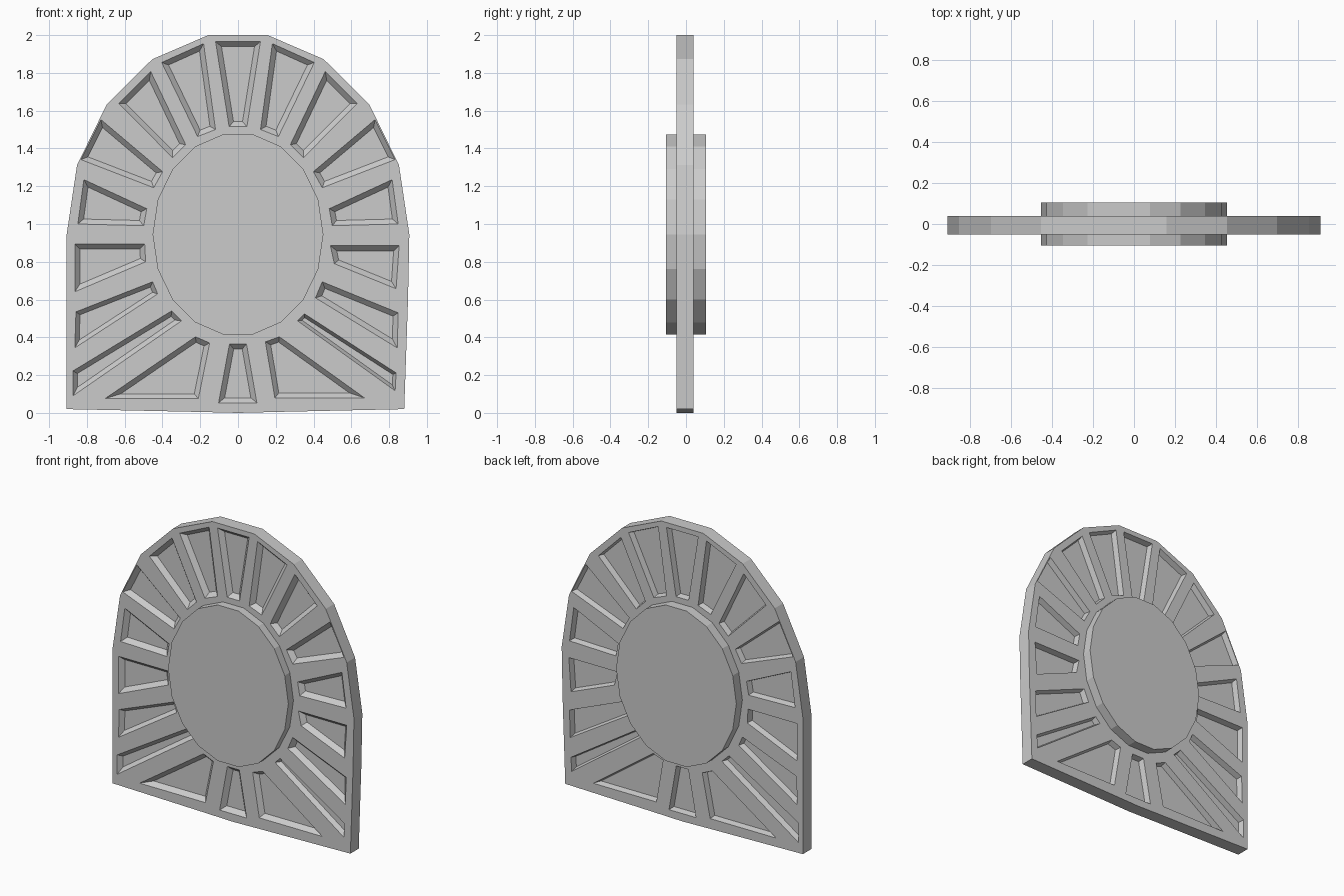
import bpy, bmesh, math
from mathutils import Vector

if "Cube" in bpy.data.objects:
    bpy.data.objects.remove(bpy.data.objects["Cube"])

CZ = 0.945                     # height of the hub centre
FRONT, BACK = -0.05, 0.04      # plate faces


def loft(bm, rings):
    """Closed solid through rings of (x, y, z) points."""
    vs = [[bm.verts.new(p) for p in ring] for ring in rings]
    n = len(vs[0])
    bm.faces.new(vs[0])
    bm.faces.new(vs[-1][::-1])
    for a, b in zip(vs, vs[1:]):
        for i in range(n):
            j = (i + 1) % n
            bm.faces.new((a[i], b[i], b[j], a[j]))


def finish(name, bm):
    bmesh.ops.recalc_face_normals(bm, faces=bm.faces)
    me = bpy.data.meshes.new(name)
    bm.to_mesh(me)
    bm.free()
    ob = bpy.data.objects.new(name, me)
    bpy.context.collection.objects.link(ob)
    return ob


def at_y(pts, y):
    return [(x, y, z) for x, z in pts]


def arc(rx, rz, start, count):
    """Points of an 18-sided oval, in 20 degree steps."""
    return [(rx * math.cos(math.radians(start + 20 * i)),
             CZ + rz * math.sin(math.radians(start + 20 * i))) for i in range(count)]


def inset(pts, d):
    """Offset a convex polygon inward by d."""
    p = [Vector(q) for q in pts]
    n = len(p)
    area = sum(p[i - 1].x * p[i].y - p[i].x * p[i - 1].y for i in range(n))
    s = 1 if area > 0 else -1
    out = []
    for i in range(n):
        e0 = (p[i] - p[i - 1]).normalized()
        e1 = (p[(i + 1) % n] - p[i]).normalized()
        n0, n1 = Vector((-e0.y, e0.x)) * s, Vector((-e1.y, e1.x)) * s
        out.append(tuple(p[i] + (n0 + n1) * (d / (1 + n0.dot(n1)))))
    return out


# Arched plate: oval top, nearly straight sides and base
outline = arc(0.907, 1.071, 0, 10)
outline += [(-0.907, 0.02), (-0.2, 0.005), (0.0, 0.0), (0.2, 0.005),
            (0.88, 0.02), (0.9, 0.6)]
bm = bmesh.new()
loft(bm, [at_y(outline, FRONT), at_y(outline, BACK)])
plate = finish("arched_plate", bm)

# Wedge pockets: right side uppers are mirrored, lower ones differ per side
upper = [
    [(.182, 1.955), (.404, 1.855), (.214, 1.463), (.119, 1.50)],
    [(.462, 1.807), (.631, 1.637), (.346, 1.351), (.277, 1.42)],
    [(.726, 1.553), (.832, 1.341), (.446, 1.192), (.399, 1.277)],
    [(.816, 1.235), (.848, 1.0), (.499, .991), (.483, 1.081)],
]
lower = [
    [(.853, .885), (.837, .657), (.51, .79), (.489, .885)],
    [(.848, .53), (.843, .344), (.41, .609), (.446, .694)],
    [(.837, .212), (.832, .117), (.314, .488), (.351, .525)],
    [(.669, .08), (.195, .08), (.145, .376), (.219, .403)],
    [(-.864, .895), (-.864, .641), (-.489, .80), (-.494, .895)],
    [(-.858, .535), (-.864, .344), (-.425, .63), (-.452, .694)],
    [(-.874, .222), (-.874, .09), (-.298, .488), (-.351, .54)],
    [(-.705, .075), (-.21, .075), (-.15, .37), (-.225, .403)],
]
middle = [
    [(-.119, 1.966), (.119, 1.966), (.047, 1.515), (-.047, 1.515)],
    [(-.103, .053), (.1, .053), (.045, .365), (-.045, .365)],
]
pockets = middle + lower + upper + [[(-x, z) for x, z in q] for q in upper]

bm = bmesh.new()
for q in pockets:
    short = min(math.dist(q[i - 1], q[i]) for i in range(4))
    for face, direction, depth, slope in ((FRONT, 1, 0.03, 0.027), (BACK, -1, 0.038, 0.01)):
        d = min(slope, 0.32 * short)
        k = 0.2                # run past the face so the cut is clean
        loft(bm, [at_y(inset(q, -k * d), face - direction * k * depth),
                  at_y(inset(q, d), face + direction * depth)])
cutter = finish("pocket_cutter", bm)
cutter.hide_render = True

mod = plate.modifiers.new("pockets", 'BOOLEAN')
mod.operation = 'DIFFERENCE'
mod.solver = 'EXACT'
mod.object = cutter
bpy.context.view_layer.objects.active = plate
plate.select_set(True)
bpy.ops.object.modifier_apply(modifier=mod.name)
bpy.data.objects.remove(cutter)

# Raised oval hub through the plate
bm = bmesh.new()
hub = arc(0.452, 0.538, 0, 18)
loft(bm, [at_y(hub, -0.105), at_y(hub, 0.105)])
finish("centre_hub", bm)
